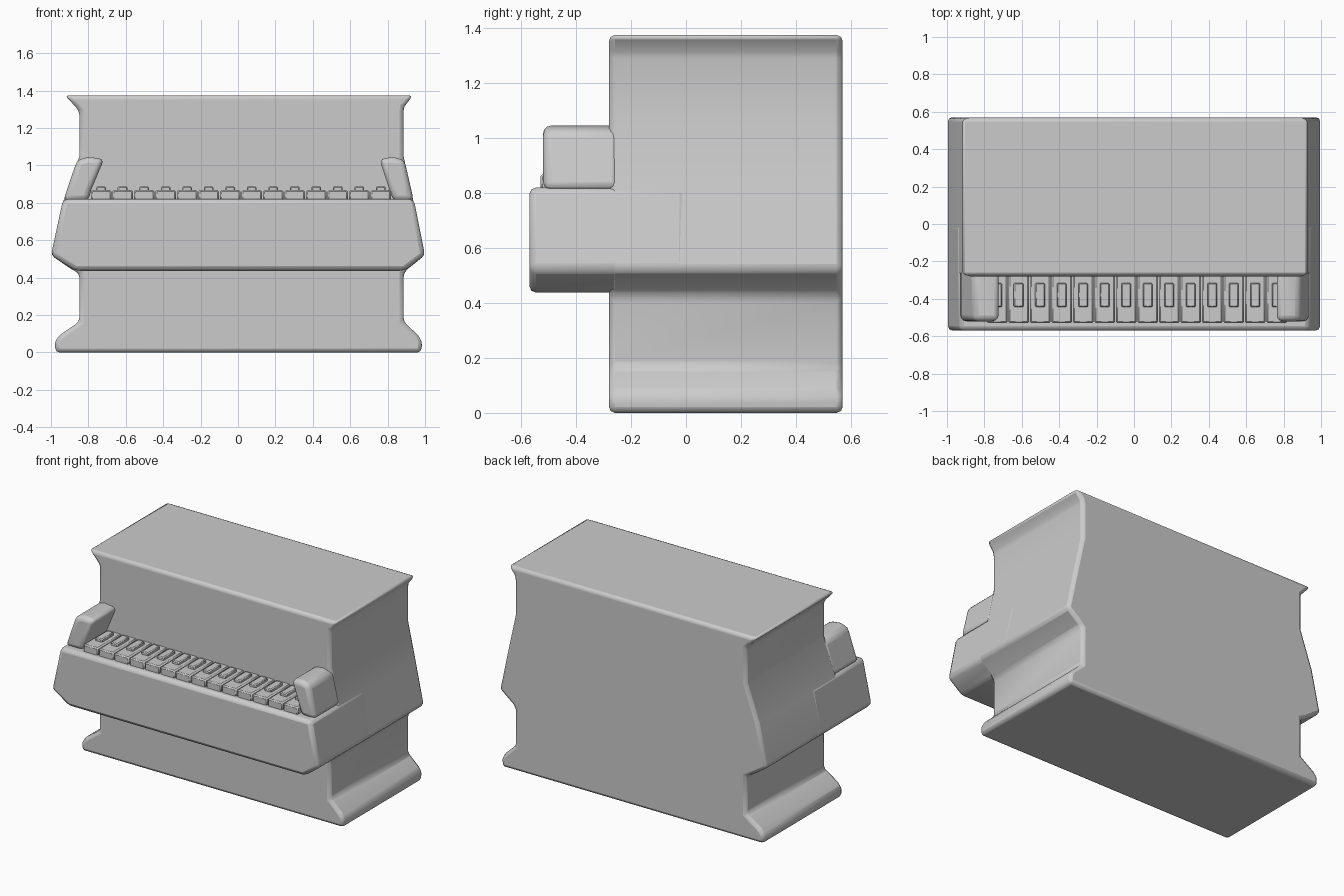
import bpy, bmesh, math

if "Cube" in bpy.data.objects:
    bpy.data.objects.remove(bpy.data.objects["Cube"])


def finish(obj, bevel, segments=2, angle=30):
    if bevel:
        m = obj.modifiers.new("soft_edges", 'BEVEL')
        m.width = bevel
        m.segments = segments
        m.limit_method = 'ANGLE'
        m.angle_limit = math.radians(angle)
    bpy.ops.object.select_all(action='DESELECT')
    obj.select_set(True)
    bpy.context.view_layer.objects.active = obj
    bpy.ops.object.shade_smooth_by_angle(angle=math.radians(45))
    return obj


def prism(name, outline, y0, y1, bevel, segments=2):
    """Extrude an x-z outline from y0 to y1."""
    bm = bmesh.new()
    front = bm.faces.new([bm.verts.new((x, y0, z)) for x, z in outline])
    ext = bmesh.ops.extrude_face_region(bm, geom=[front])
    for v in ext["geom"]:
        if isinstance(v, bmesh.types.BMVert):
            v.co.y = y1
    bmesh.ops.recalc_face_normals(bm, faces=bm.faces[:])
    mesh = bpy.data.meshes.new(name)
    bm.to_mesh(mesh)
    bm.free()
    obj = bpy.data.objects.new(name, mesh)
    bpy.context.collection.objects.link(obj)
    return finish(obj, bevel, segments)


def sides(rows):
    """Rows of (z, left x, right x) become a closed outline."""
    return [(r, z) for z, l, r in rows] + [(l, z) for z, l, r in reversed(rows)]


# upright body: flared base, bulging middle, flared lid
prism("piano_body", sides([
    (0.0, -0.975, 0.98), (0.06, -0.98, 0.985), (0.095, -0.95, 0.96),
    (0.165, -0.848, 0.885), (0.422, -0.848, 0.885), (0.445, -0.89, 0.905),
    (0.52, -1.0, 1.0), (0.80, -0.937, 0.94), (1.05, -0.848, 0.885),
    (1.29, -0.848, 0.885), (1.315, -0.87, 0.89), (1.375, -0.925, 0.935)]),
    -0.28, 0.57, 0.022)

# keyboard case projecting in front of the body
prism("keyboard_case", sides([
    (0.437, -0.87, 0.89), (0.52, -1.0, 1.0), (0.82, -0.935, 0.94)]),
    -0.57, 0.0, 0.025)

# leaning cheek blocks at both ends of the keys
prism("left_cheek", [(-0.935, 0.81), (-0.80, 0.81), (-0.785, 0.87),
                     (-0.715, 1.035), (-0.80, 1.045), (-0.86, 1.03)],
      -0.52, -0.24, 0.03, 3)
prism("right_cheek", [(0.94, 0.81), (0.83, 0.81), (0.81, 0.87),
                      (0.755, 1.035), (0.83, 1.045), (0.89, 1.03)],
      -0.52, -0.24, 0.03, 3)


def block(name, x0, x1, y0, y1, z0, z1, bevel):
    return prism(name, [(x0, z0), (x1, z0), (x1, z1), (x0, z1)], y0, y1, bevel, 1)


# row of keys, each with a small raised pad
pitch = 0.115
for i in range(14):
    cx = -0.732 + i * pitch
    block(f"key_{i + 1}", cx - 0.055, cx + 0.055, -0.53, -0.26, 0.81, 0.868, 0.008)
    block(f"key_pad_{i + 1}", cx - 0.026, cx + 0.026, -0.445, -0.315, 0.86, 0.888, 0.006)
